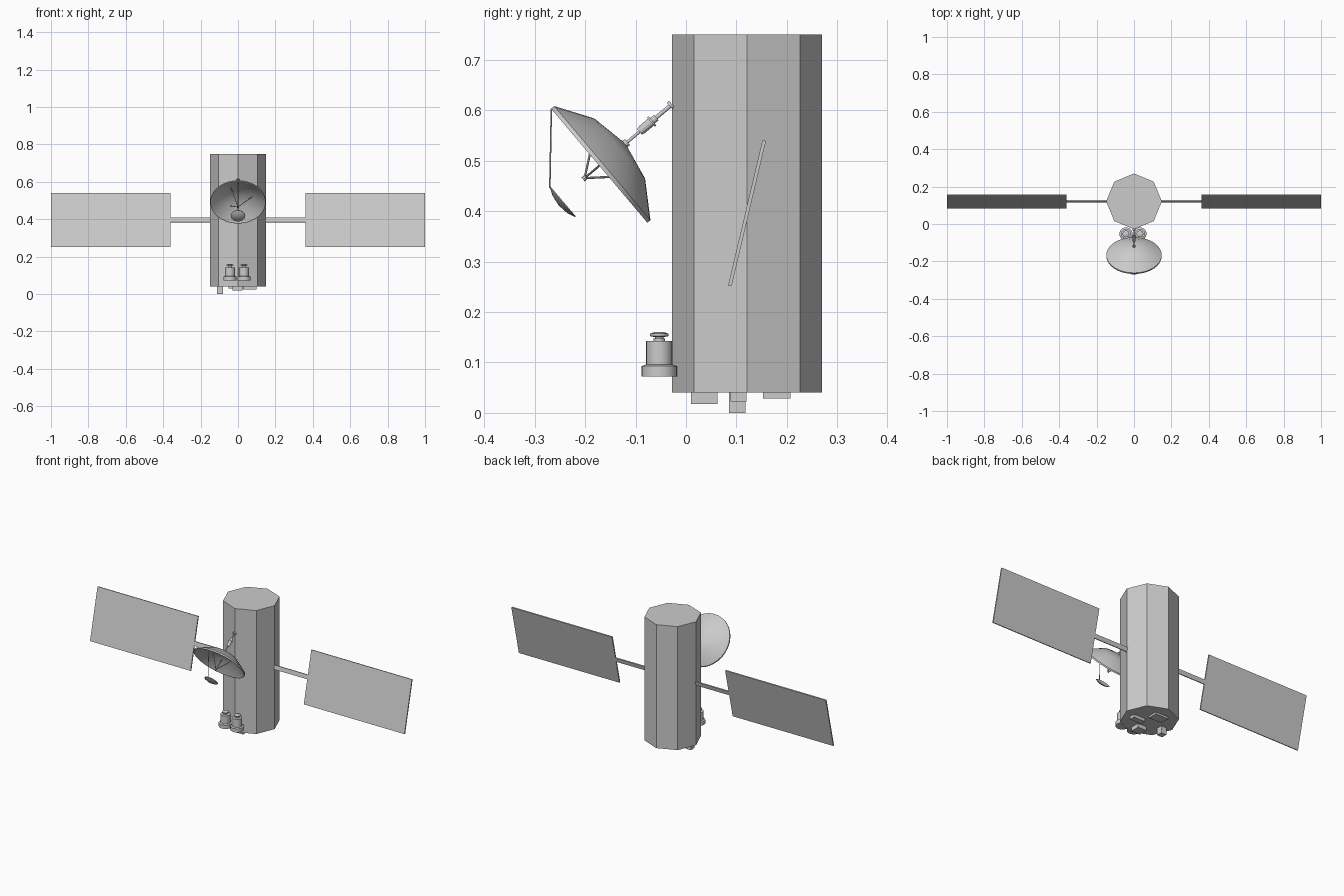
import bpy, math
from mathutils import Vector, Matrix

if "Cube" in bpy.data.objects:
    bpy.data.objects.remove(bpy.data.objects["Cube"])

grey = bpy.data.materials.new("light grey")
grey.diffuse_color = (0.6, 0.6, 0.6, 1)
grey.use_nodes = True
grey.node_tree.nodes["Principled BSDF"].inputs["Base Color"].default_value = grey.diffuse_color


def add(name, verts, faces, smooth=False):
    me = bpy.data.meshes.new(name)
    me.from_pydata(verts, [], faces)
    me.materials.append(grey)
    ob = bpy.data.objects.new(name, me)
    bpy.context.collection.objects.link(ob)
    if smooth:
        bpy.ops.object.select_all(action='DESELECT')
        ob.select_set(True)
        bpy.context.view_layer.objects.active = ob
        bpy.ops.object.shade_smooth_by_angle(angle=math.radians(25))
    return ob


def lathe(name, profile, n, mat, smooth=True):
    """Spin (radius, height) points about local z, close both ends on the axis."""
    verts, rings, faces = [], [], []
    for r, h in profile:
        if r < 1e-6:
            rings.append([len(verts)] * n)
            verts.append(mat @ Vector((0, 0, h)))
        else:
            rings.append(list(range(len(verts), len(verts) + n)))
            verts += [mat @ Vector((r * math.cos(2 * math.pi * i / n),
                                    r * math.sin(2 * math.pi * i / n), h)) for i in range(n)]
    for a, b in zip(rings, rings[1:]):
        for i in range(n):
            j = (i + 1) % n
            f = list(dict.fromkeys((a[i], a[j], b[j], b[i])))
            if len(f) > 2:
                faces.append(f)
    for ring, flip in ((rings[0], True), (rings[-1], False)):
        if ring[0] != ring[1]:
            faces.append(ring[::-1] if flip else ring)
    return add(name, verts, faces, smooth)


def box(name, x, y, z, mat=Matrix()):
    v = [mat @ Vector((a, b, c)) for a in x for b in y for c in z]
    return add(name, v, [(0, 1, 3, 2), (4, 6, 7, 5), (0, 4, 5, 1),
                         (2, 3, 7, 6), (0, 2, 6, 4), (1, 5, 7, 3)])


def rod(name, a, b, r, n=8):
    a, b = Vector(a), Vector(b)
    q = (b - a).to_track_quat('Z', 'Y').to_matrix().to_4x4()
    return lathe(name, [(r, 0), (r, (b - a).length)], n, Matrix.Translation(a) @ q)


# Eight-sided body
lathe("body", [(0.149, 0.04), (0.149, 0.75)], 8, Matrix.Translation((0, 0.121, 0)), False)

# Tilted solar wings and their booms
tilt = Matrix.Translation((0, 0.121, 0.396)) @ Matrix.Rotation(math.radians(-13.3), 4, 'X')
for s, side in ((-1, "left"), (1, "right")):
    box(side + "_solar_panel", sorted((s * 0.36, s)), (-0.0035, 0.0035), (-0.148, 0.148), tilt)
    box(side + "_boom", sorted((s * 0.13, s * 0.361)), (-0.0035, 0.0035), (-0.012, 0.012), tilt)

# Dish frame: local x = across, local y = up the rim, local z = out of the back
back = Vector((0, 0.764, 0.645)).normalized()
up = back.cross(Vector((1, 0, 0))).normalized()
frame = Matrix((Vector((1, 0, 0)), up, back)).transposed().to_4x4()
dish = Matrix.Translation((0, -0.172, 0.490)) @ frame
lathe("dish", [(0, 0.062), (0.076, 0.047), (0.144, 0.0), (0.148, 0.0),
               (0.148, 0.008), (0.078, 0.053), (0, 0.068)], 32, dish)

# Stepped arm joining the dish to the body
lathe("dish_arm", [(0.008, 0.066), (0.008, 0.073), (0.003, 0.073), (0.003, 0.104),
                   (0.007, 0.104), (0.009, 0.112), (0.009, 0.134), (0.012, 0.134),
                   (0.012, 0.138), (0.007, 0.138), (0.007, 0.148), (0.004, 0.148),
                   (0.004, 0.183), (0.009, 0.183), (0.009, 0.189)], 12, dish)

# Feed tripod inside the dish
feed = dish @ Vector((0, 0, -0.038))
for i in range(3):
    a = math.radians(120 * i)
    rod(f"feed_strut_{i + 1}", dish @ Vector((0.076 * math.cos(a), 0.076 * math.sin(a), 0.048)),
        feed, 0.0022)
lathe("feed_tip", [(0.005, -0.042), (0.005, -0.034)], 8, dish)

# Small reflector hung from the top of the rim
small = Matrix.Translation((0, -0.245, 0.418)) @ frame
lathe("small_reflector", [(0, -0.010), (0.022, -0.007), (0.039, 0), (0.039, 0.002),
                          (0.022, -0.003), (0, -0.005)], 24, small)
rod("reflector_hanger", (0, -0.267, 0.602), (0, -0.270, 0.446), 0.0015)

# Pair of stepped canisters at the lower front
for x, side in ((-0.043, "left"), (0.032, "right")):
    lathe(side + "_canister", [(0.035, 0.072), (0.035, 0.093), (0.026, 0.096), (0.026, 0.143),
                               (0.011, 0.143), (0.011, 0.147), (0.008, 0.147), (0.008, 0.150),
                               (0.018, 0.152), (0.018, 0.157), (0.010, 0.160)],
          24, Matrix.Translation((x, -0.053, 0)))

# Equipment boxes under the body
box("front_bottom_box", (-0.03, 0.025), (0.01, 0.062), (0.018, 0.041))
box("right_bottom_box", (0.028, 0.10), (0.088, 0.12), (0.023, 0.041))
box("rear_bottom_box", (-0.05, 0.03), (0.153, 0.207), (0.029, 0.041))
box("left_bottom_box", (-0.113, -0.08), (0.085, 0.118), (0, 0.041))
